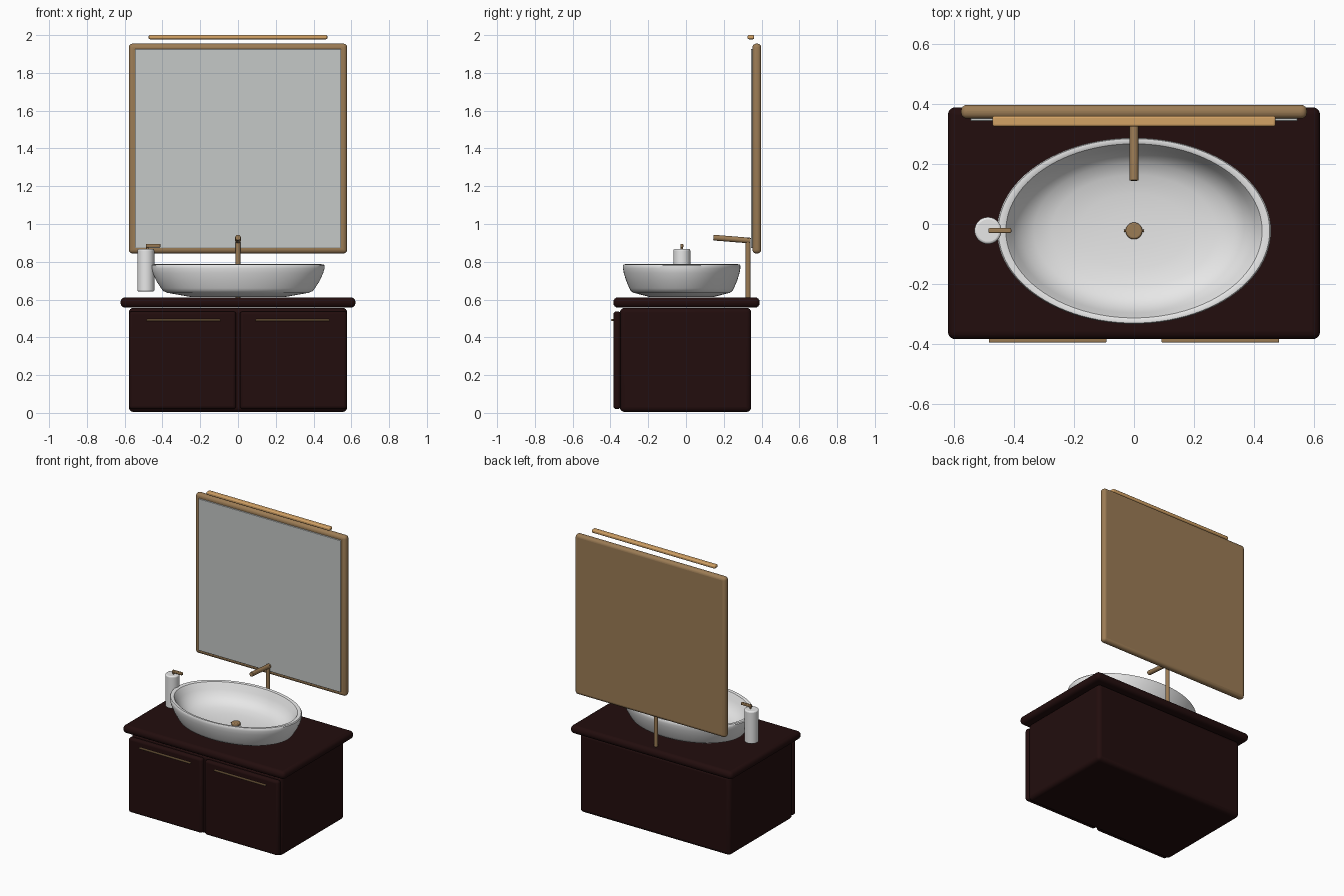
import bpy, math
from mathutils import Vector

cube = bpy.data.objects.get("Cube")
if cube:
    bpy.data.objects.remove(cube, do_unlink=True)


def material(name, rgb, rough=0.5):
    m = bpy.data.materials.new(name)
    m.use_nodes = True
    m.diffuse_color = (*rgb, 1)
    bsdf = m.node_tree.nodes["Principled BSDF"]
    bsdf.inputs["Base Color"].default_value = (*rgb, 1)
    bsdf.inputs["Roughness"].default_value = rough
    return m


WOOD = material("dark wood", (0.016, 0.004, 0.004))
BRONZE = material("bronze", (0.33, 0.20, 0.09))
LAMP = material("warm lamp", (0.65, 0.36, 0.13))
CERAMIC = material("white ceramic", (0.8, 0.8, 0.8))
GLASS = material("mirror grey", (0.56, 0.58, 0.57))


def finish(obj, name, mat, bevel=0, segments=4):
    obj.name = name
    obj.data.materials.append(mat)
    if bevel:
        mod = obj.modifiers.new("Bevel", 'BEVEL')
        mod.width = bevel
        mod.segments = segments
        mod.limit_method = 'ANGLE'
    bpy.ops.object.select_all(action='DESELECT')
    obj.select_set(True)
    bpy.context.view_layer.objects.active = obj
    bpy.ops.object.shade_smooth_by_angle(angle=math.radians(35))
    return obj


def box(name, x, y, z, mat, bevel=0, segments=4):
    """Rounded box spanning the given (min, max) ranges."""
    lo, hi = Vector((x[0], y[0], z[0])), Vector((x[1], y[1], z[1]))
    bpy.ops.mesh.primitive_cube_add(size=1, location=(lo + hi) / 2)
    obj = bpy.context.object
    obj.scale = hi - lo
    bpy.ops.object.transform_apply(location=False, rotation=False, scale=True)
    return finish(obj, name, mat, bevel, segments)


def rod(name, start, end, radius, mat, bevel=0, sides=32):
    """Cylinder running from one point to another."""
    a, b = Vector(start), Vector(end)
    bpy.ops.mesh.primitive_cylinder_add(vertices=sides, radius=radius, depth=(b - a).length,
                                        location=(a + b) / 2)
    obj = bpy.context.object
    obj.rotation_euler = (b - a).to_track_quat('Z', 'Y').to_euler()
    return finish(obj, name, mat, bevel, 3)


def oval_lathe(name, profile, rx, ry, centre, mat, sides=96):
    """Turn a closed (radius fraction, height) profile into an oval shell."""
    verts, faces = [], []
    for f, z in profile:
        for i in range(sides):
            a = math.tau * i / sides
            verts.append((rx * f * math.cos(a), ry * f * math.sin(a), z))
    for r in range(len(profile) - 1):
        for i in range(sides):
            j = (i + 1) % sides
            faces.append((r * sides + i, r * sides + j, (r + 1) * sides + j, (r + 1) * sides + i))
    faces.append(tuple(reversed(range(sides))))
    faces.append(tuple(range(len(verts) - sides, len(verts))))
    mesh = bpy.data.meshes.new(name)
    mesh.from_pydata(verts, [], faces)
    obj = bpy.data.objects.new(name, mesh)
    obj.location = centre
    bpy.context.collection.objects.link(obj)
    return finish(obj, name, mat)


# Vanity: cabinet, counter, two doors with bar handles
box("cabinet", (-0.578, 0.578), (-0.35, 0.345), (0.005, 0.556), WOOD, 0.025)
box("counter", (-0.622, 0.622), (-0.385, 0.39), (0.557, 0.612), WOOD, 0.025)
for side, s in (("right", -1), ("left", 1)):
    box(side + "_door", sorted((s * 0.01, s * 0.576)), (-0.384, -0.346), (0.02, 0.538), WOOD, 0.016)
    box(side + "_handle", sorted((s * 0.092, s * 0.485)), (-0.396, -0.382), (0.487, 0.496),
        BRONZE, 0.003, 2)

# Basin: outer wall, rolled rim, then the hollow bowl
basin_profile = [(0.55, 0.614), (0.82, 0.636), (0.865, 0.645), (0.89, 0.66), (0.945, 0.7),
                 (0.985, 0.74), (1.0, 0.765), (1.0, 0.78), (0.99, 0.786), (0.96, 0.787),
                 (0.935, 0.783), (0.915, 0.77), (0.88, 0.74), (0.82, 0.705), (0.73, 0.677),
                 (0.6, 0.66), (0.4, 0.65), (0.2, 0.646), (0.05, 0.645)]
oval_lathe("basin", basin_profile, 0.458, 0.311, (0, -0.023, 0), CERAMIC)
rod("drain_plug", (0, -0.023, 0.64), (0, -0.023, 0.662), 0.028, BRONZE, 0.006)
rod("drain_pin", (-0.034, -0.023, 0.65), (0.034, -0.023, 0.65), 0.004, BRONZE, 0, 12)

# Tap behind the basin
rod("tap_post", (0, 0.329, 0.61), (0, 0.329, 0.925), 0.013, BRONZE, 0.003)
rod("tap_spout", (0, 0.342, 0.912), (0, 0.145, 0.928), 0.015, BRONZE, 0.003)

# Soap dispenser
rod("soap_bottle", (-0.488, -0.022, 0.642), (-0.488, -0.022, 0.867), 0.045, CERAMIC, 0.008)
rod("soap_pump_stem", (-0.48, -0.022, 0.86), (-0.48, -0.022, 0.88), 0.006, BRONZE, 0, 16)
box("soap_pump_spout", (-0.487, -0.41), (-0.03, -0.014), (0.876, 0.894), BRONZE, 0.004, 2)

# Mirror and the lamp above it
box("mirror_frame", (-0.578, 0.578), (0.352, 0.398), (0.844, 1.955), BRONZE, 0.02)
box("mirror_glass", (-0.546, 0.546), (0.344, 0.356), (0.873, 1.926), GLASS, 0.002, 2)
box("mirror_lamp", (-0.473, 0.473), (0.326, 0.361), (1.978, 2.0), LAMP, 0.007, 3)
